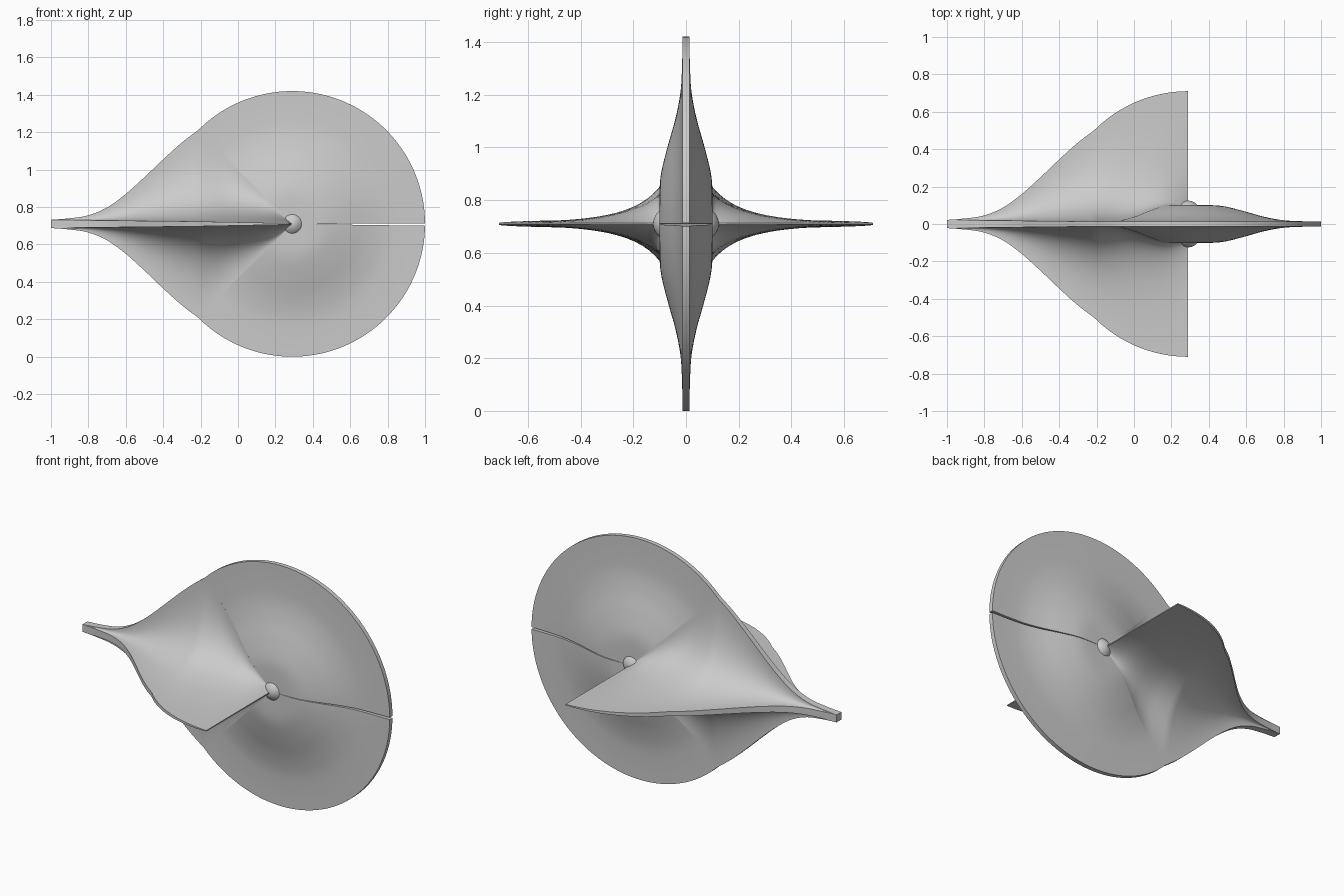
import bpy, bmesh, math

if "Cube" in bpy.data.objects:
    bpy.data.objects.remove(bpy.data.objects["Cube"])

CX, CZ, RAD = 0.29, 0.71, 0.71          # disc centre and radius
DISC = [(0, .1), (.14, .1), (.2, .093), (.3, .068), (.4, .04), (.5, .021), (.6, .015), (.71, .013)]
TAPER = [(.502, .502), (.59, .435), (.69, .345), (.79, .25), (.89, .16), (.99, .088),
         (1.09, .046), (1.19, .03), (1.29, .022)]


def curve(pts, v):
    """Smooth interpolation through a short profile."""
    v = min(max(v, pts[0][0]), pts[-1][0])
    i = max(k for k in range(len(pts) - 1) if pts[k][0] <= v)

    def slope(k):
        a, b = pts[max(k - 1, 0)], pts[min(k + 1, len(pts) - 1)]
        return (b[1] - a[1]) / (b[0] - a[0])
    (x0, y0), (x1, y1) = pts[i], pts[i + 1]
    h = x1 - x0
    t = (v - x0) / h
    return ((2*t**3 - 3*t**2 + 1) * y0 + (t**3 - 2*t**2 + t) * h * slope(i)
            + (3*t**2 - 2*t**3) * y1 + (t**3 - t**2) * h * slope(i + 1))


def loft(name, rings):
    """Skin closed rings of points and cap both ends."""
    bm = bmesh.new()
    vs = [[bm.verts.new(p) for p in ring] for ring in rings]
    n = len(vs[0])
    for a, b in zip(vs, vs[1:]):
        for i in range(n):
            j = (i + 1) % n
            bm.faces.new((a[i], a[j], b[j], b[i]))
    bm.faces.new(vs[0])
    bm.faces.new(vs[-1])
    bmesh.ops.remove_doubles(bm, verts=bm.verts, dist=1e-5)
    bmesh.ops.recalc_face_normals(bm, faces=bm.faces)
    me = bpy.data.meshes.new(name)
    bm.to_mesh(me)
    bm.free()
    ob = bpy.data.objects.new(name, me)
    bpy.context.collection.objects.link(ob)
    smooth(ob)
    return ob


def smooth(ob):
    bpy.ops.object.select_all(action='DESELECT')
    ob.select_set(True)
    bpy.context.view_layer.objects.active = ob
    bpy.ops.object.shade_smooth_by_angle(angle=math.radians(30))


# Upper and lower disc sectors, with a thin slit between them on the right
def disc_sector(name, a0, a1, steps=72, rows=32):
    rs = [RAD * i / rows for i in range(rows + 1)]
    prof = [(max(r, .002), curve(DISC, r)) for r in rs]
    ring = prof + [(r, -y) for r, y in reversed(prof)]
    rings = []
    for s in range(steps + 1):
        a = math.radians(a0 + (a1 - a0) * s / steps)
        rings.append([(CX + r * math.cos(a), y, CZ + r * math.sin(a)) for r, y in ring])
    loft(name, rings)


disc_sector("upper_disc", 0.2, 135)
disc_sector("lower_disc", -0.8, -135)


# Four-armed tapering body: horizontal wings blended into the vertical plate
def section(u, n=24, w=1.3):
    if u < .502:
        outer = math.sqrt(RAD**2 - u**2)
        top = (curve(DISC, u * math.sqrt(2)), max(u, .003))
        edge = .003 + .01 * u / .502
    else:
        outer = curve(TAPER, u)
        edge = .013 + .009 * (u - .502) / .788
        top = (edge, outer)
    side = (outer, edge)
    ctrl = (min(top[0], side[0]), min(top[1], side[1]))
    quad = []
    for i in range(n + 1):
        t = i / n
        b = ((1 - t)**2, 2 * w * t * (1 - t), t * t)
        quad.append(tuple(sum(k * p[c] for k, p in zip(b, (side, ctrl, top))) / sum(b)
                          for c in (0, 1)))
    back = quad[::-1]
    ring = (quad + [(-y, z) for y, z in back]
            + [(-y, -z) for y, z in quad] + [(y, -z) for y, z in back])
    return [(CX - u, y, CZ + z) for y, z in ring]


us = [.502 * (i / 32)**1.4 for i in range(33)] + [.502 + .788 * i / 36 for i in range(1, 37)]
loft("winged_body", [section(u) for u in us])

# Central hub
bpy.ops.mesh.primitive_uv_sphere_add(segments=48, ring_count=24, location=(CX, 0, CZ))
hub = bpy.context.object
hub.name = "hub"
hub.scale = (.085, .125, .085)
smooth(hub)
